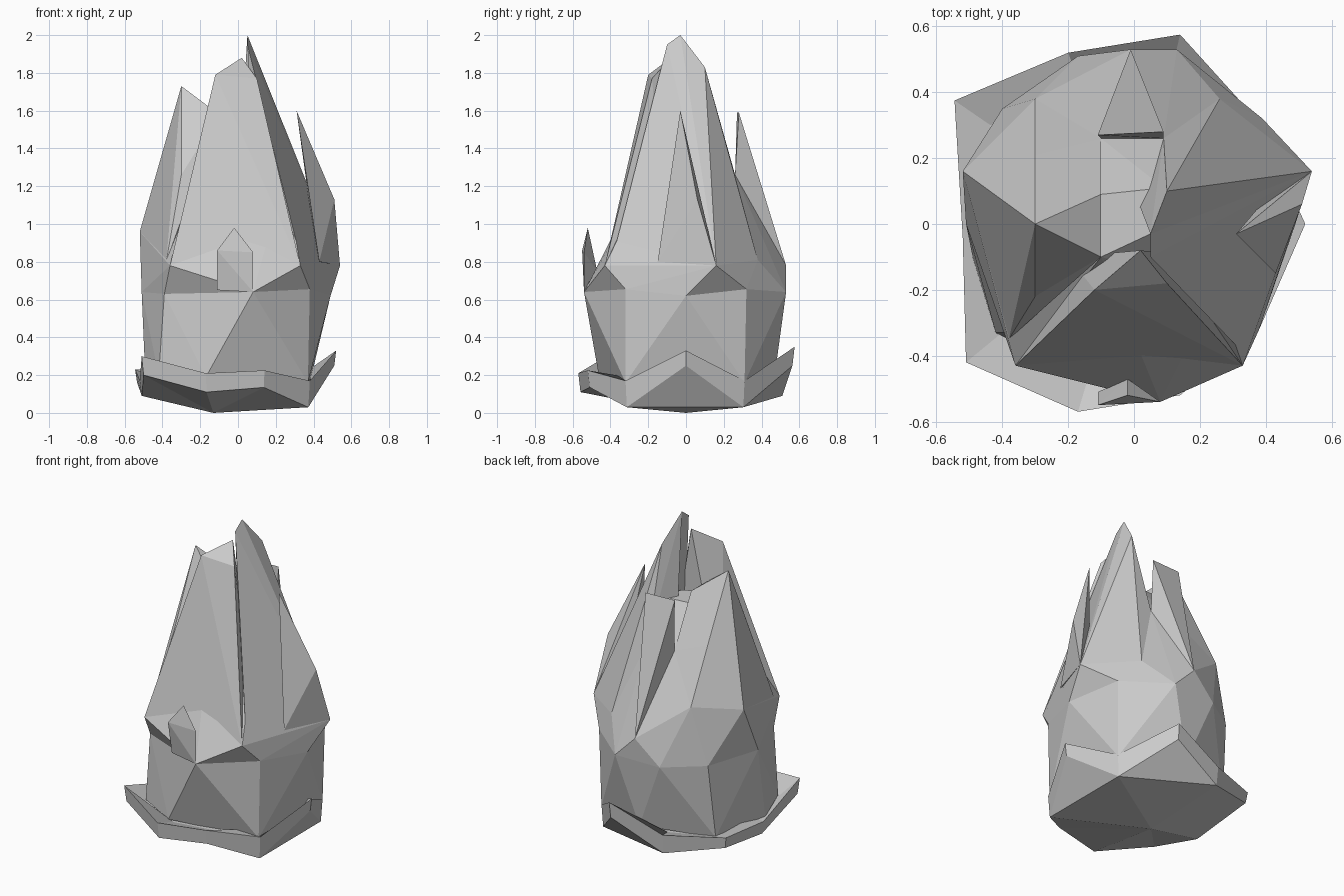
import bpy, bmesh

if "Cube" in bpy.data.objects:
    bpy.data.objects.remove(bpy.data.objects["Cube"])


def finish(name, bm):
    bmesh.ops.recalc_face_normals(bm, faces=bm.faces[:])
    me = bpy.data.meshes.new(name)
    bm.to_mesh(me)
    bm.free()
    ob = bpy.data.objects.new(name, me)
    bpy.context.collection.objects.link(ob)
    return ob


def hull(name, pts):
    """Faceted solid: the convex skin around a few corner points."""
    bm = bmesh.new()
    for p in pts:
        bm.verts.new(p)
    res = bmesh.ops.convex_hull(bm, input=bm.verts[:])
    junk = {e for k in ("geom_interior", "geom_unused") for e in res[k]
            if isinstance(e, bmesh.types.BMVert)}
    bmesh.ops.delete(bm, geom=list(junk), context='VERTS')
    return finish(name, bm)


# shared shoulder corners
FL, FR = (-.36, -.43, .78), (.33, -.43, .78)
R, L, B = (.54, .16, .78), (-.52, .16, .96), (-.01, .53, .78)

# zigzag dish: outer rim wall, closed below to a foot point, ring above
rim = [(-.545, .375, .23), (-.52, -.04, .17), (-.51, -.42, .30), (-.17, -.57, .21),
       (.14, -.52, .225), (.38, -.32, .17), (.52, 0, .33), (.38, .31, .17),
       (.14, .575, .35), (-.2, .52, .21)]
drop = [.07, .08, .10, .1, .09, .14, .08, .14, .10, .12]
bm = bmesh.new()
top = [bm.verts.new(p) for p in rim]
low = [bm.verts.new((x * .98, y * .98, z - d)) for (x, y, z), d in zip(rim, drop)]
inner = [bm.verts.new((x * .8, y * .8, .18)) for x, y, z in rim]
foot = bm.verts.new((-.13, 0, 0))
mid = bm.verts.new((0, 0, .19))
for i in range(len(rim)):
    j = (i + 1) % len(rim)
    bm.faces.new((top[i], low[i], low[j], top[j]))
    bm.faces.new((top[i], top[j], inner[j], inner[i]))
    bm.faces.new((inner[i], inner[j], mid))
for i in (6, 8):  # raised tips get their own facet
    bm.faces.new((low[i - 1], low[i], low[i + 1]))
ring = [0, 1, 2, 3, 4, 5, 7, 9]
for a, b in zip(ring, ring[1:] + ring[:1]):
    bm.faces.new((low[a], foot, low[b]))
finish("base_dish", bm)

# faceted bud: lower cup and overhanging upper core
base = [(-.17, -.46, .19), (.37, -.32, .16), (.38, .31, .16),
        (0, .47, .2), (-.42, .3, .17), (-.49, -.1, .17), (-.42, -.33, .2)]
waist = [(.08, -.54, .64), (.38, -.32, .655), (.49, 0, .62), (.39, .32, .655),
         (.13, .53, .64), (-.17, .51, .63), (-.4, .35, .64), (-.51, 0, .64), (-.39, -.33, .63)]
crown = [(-.1, -.1, 1.5), (.05, -.03, 1.5), (.09, .11, 1.5), (-.1, .09, 1.5),
         (.25, -.2, 1.25), (-.1, .26, 1.26), (.09, .26, 1.26), (-.3, .21, 1.3)]
hull("lower_cup", base + waist)
hull("upper_core", waist + [FL, FR, R, B, L, (.26, .38, .81), (-.3, .38, 1.0)] + crown)

# large petals
hull("front_petal", [FL, FR, (-.12, -.2, 1.79), (.1, -.18, 1.77), (.02, -.08, 1.88),
                     (-.2, -.1, .8), (.2, -.1, .8)])
hull("right_petal", [(.34, -.40, .78), R, (.05, -.03, 2), (.05, -.1, 1.95),
                     (.1, .1, 1.83), (.1, -.1, .8), (.1, .15, .8)])
hull("back_right_petal", [R, (.26, .38, .81), (.09, .26, 1.26), (.1, .1, 1.83), (.05, -.03, 2),
                          (0, .1, 1.2), (.1, 0, .8)])
hull("left_petal", [L, (-.38, -.35, .8), (-.3, 0, 1.73), (-.3, -.22, 1.26), (-.1, .09, 1.58),
                    (-.1, -.1, 1.58), (-.3, .38, 1.0), (-.3, .21, 1.33), (-.1, .26, 1.26),
                    (-.1, .1, .8)])
hull("back_petal", [(-.11, .27, 1.59), (.09, .28, 1.59), (-.1, .26, 1.26), (.09, .26, 1.26), B])

# small outer petals
hull("small_right_petal", [(.31, -.03, 1.6), (.51, .06, 1.13), R, (.43, -.15, .8),
                           (.42, .1, .8)])
hull("small_front_petal", [(-.11, -.51, .65), (.08, -.54, .64), (-.11, -.55, .86),
                           (.08, -.54, .85), (-.02, -.52, .98), (-.02, -.47, .75)])
